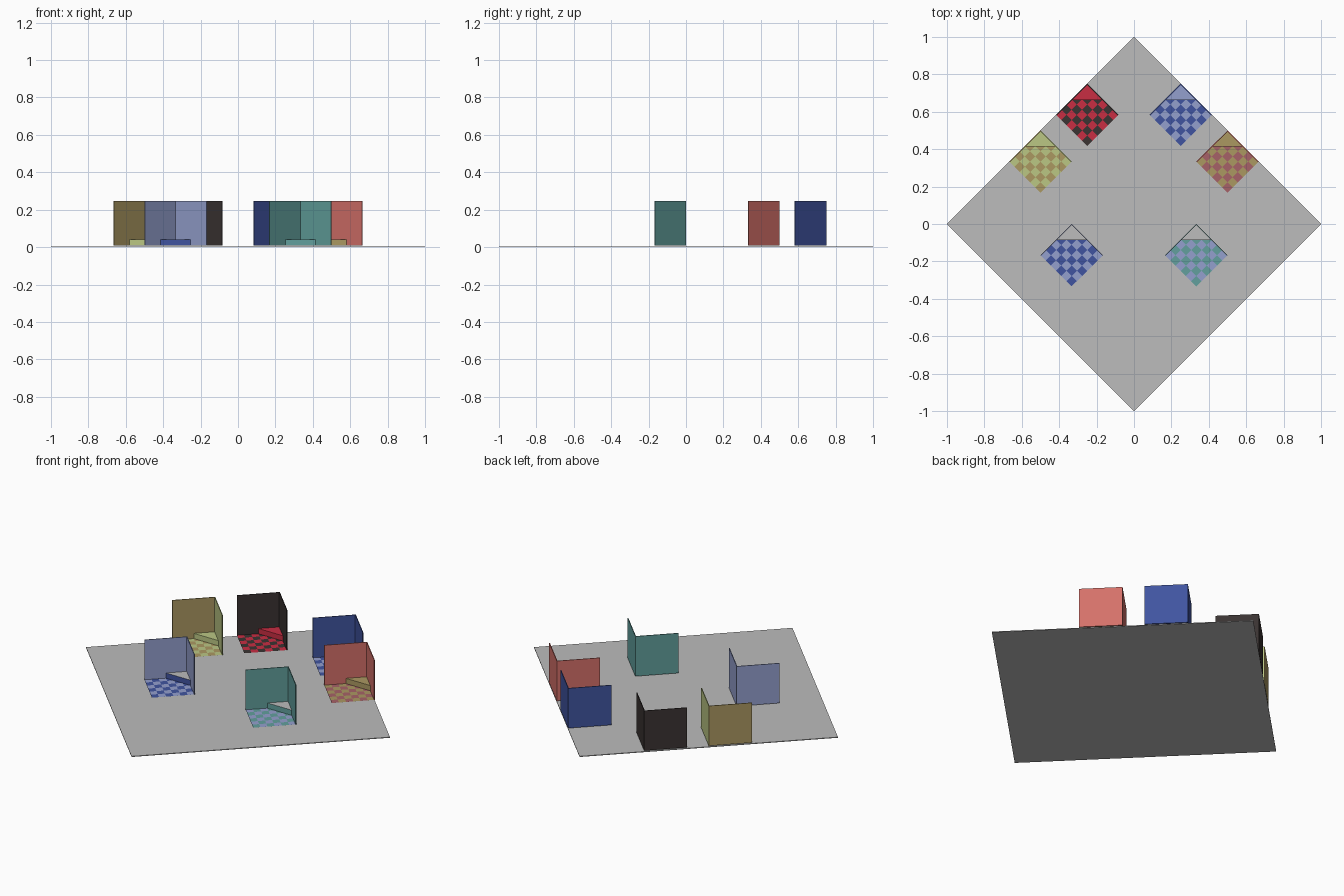
import bpy, bmesh, math
from mathutils import Matrix

if "Cube" in bpy.data.objects:
    bpy.data.objects.remove(bpy.data.objects["Cube"])


def lin(c):
    c /= 255
    return c / 12.92 if c <= 0.04045 else ((c + 0.055) / 1.055) ** 2.4


PALETTE = {
    "grey": (188, 188, 188), "red": (200, 45, 66), "charcoal": (58, 51, 50),
    "navy": (64, 84, 160), "lavender": (148, 160, 206), "teal": (98, 160, 157),
    "salmon": (213, 113, 106), "rose": (166, 97, 103), "khaki": (171, 152, 97),
    "pale_green": (187, 199, 132),
}
MATS = {}
for name, rgb in PALETTE.items():
    m = bpy.data.materials.new(name)
    m.diffuse_color = (*[lin(c) for c in rgb], 1)
    m.use_nodes = True
    m.node_tree.nodes["Principled BSDF"].inputs["Base Color"].default_value = m.diffuse_color
    MATS[name] = m

S = math.sqrt(2) / 6          # booth side
H = S / 2
BASE, FLOOR, TOP, T = 0.004, 0.009, 0.246, 0.004
TURN = Matrix.Rotation(math.radians(45), 4, 'Z')


def finish(name, bm, colours, pos):
    me = bpy.data.meshes.new(name)
    bmesh.ops.recalc_face_normals(bm, faces=bm.faces)
    bm.to_mesh(me)
    bm.free()
    for c in colours:
        me.materials.append(MATS[c])
    ob = bpy.data.objects.new(name, me)
    ob.matrix_world = Matrix.Translation((*pos, 0)) @ TURN
    bpy.context.collection.objects.link(ob)
    return ob


def prism(name, pts, z0, z1, colours, pos):
    """Extruded outline; a second colour goes on the upward face."""
    bm = bmesh.new()
    f = bm.faces.new([bm.verts.new((x, y, z0)) for x, y in pts])
    ext = bmesh.ops.extrude_face_region(bm, geom=[f])
    for v in ext["geom"]:
        if isinstance(v, bmesh.types.BMVert):
            v.co.z = z1
    bmesh.ops.recalc_face_normals(bm, faces=bm.faces)
    for f in bm.faces:
        if f.normal.z > 0.5:
            f.material_index = len(colours) - 1
    return finish(name, bm, colours, pos)


def rect(x0, y0, x1, y1):
    return [(x0, y0), (x1, y0), (x1, y1), (x0, y1)]


def checker_floor(name, a, b, pos, n=6):
    bm = bmesh.new()
    bmesh.ops.create_grid(bm, x_segments=n, y_segments=n, size=H)
    for f in bm.faces:
        f.normal_update()
        c = f.calc_center_median()
        i, j = int((c.x + H) / S * n), int((c.y + H) / S * n)
        f.material_index = (i + j) % 2
    bmesh.ops.translate(bm, verts=bm.verts, vec=(0, 0, FLOOR))
    finish(name, bm, [a, b], pos)


# ground plate
G = math.sqrt(2) / 2
prism("ground_plate", rect(-G, -G, G, G), 0, BASE, ["grey"], (0, 0))

# booths: position, left wall, right wall, floor pair, bench sides, bench top
BOOTHS = [
    ((-1/4, 7/12), "charcoal", "charcoal", ("charcoal", "red"), "red", "red"),
    ((1/4, 7/12), "navy", "navy", ("navy", "lavender"), "lavender", "lavender"),
    ((-1/2, 1/3), "khaki", "pale_green", ("khaki", "pale_green"), "pale_green", "pale_green"),
    ((1/2, 1/3), "salmon", "salmon", ("rose", "khaki"), "khaki", "khaki"),
    ((-1/3, -1/6), "lavender", "lavender", ("navy", "lavender"), "navy", "grey"),
    ((1/3, -1/6), "teal", "teal", ("teal", "lavender"), "teal", "grey"),
]
for k, (pos, left, right, pair, side, top) in enumerate(BOOTHS, 1):
    checker_floor(f"checker_floor_{k}", *pair, pos)
    prism(f"left_wall_{k}", rect(-H, H - T, H, H), FLOOR, TOP, [left], pos)
    prism(f"right_wall_{k}", rect(H - T, -H, H, H - T), FLOOR, TOP, [right], pos)
    # triangular corner bench
    e = H - T
    prism(f"corner_bench_{k}", [(e, e), (0, e), (e, 0)], FLOOR, 0.04, [side, top], pos)
